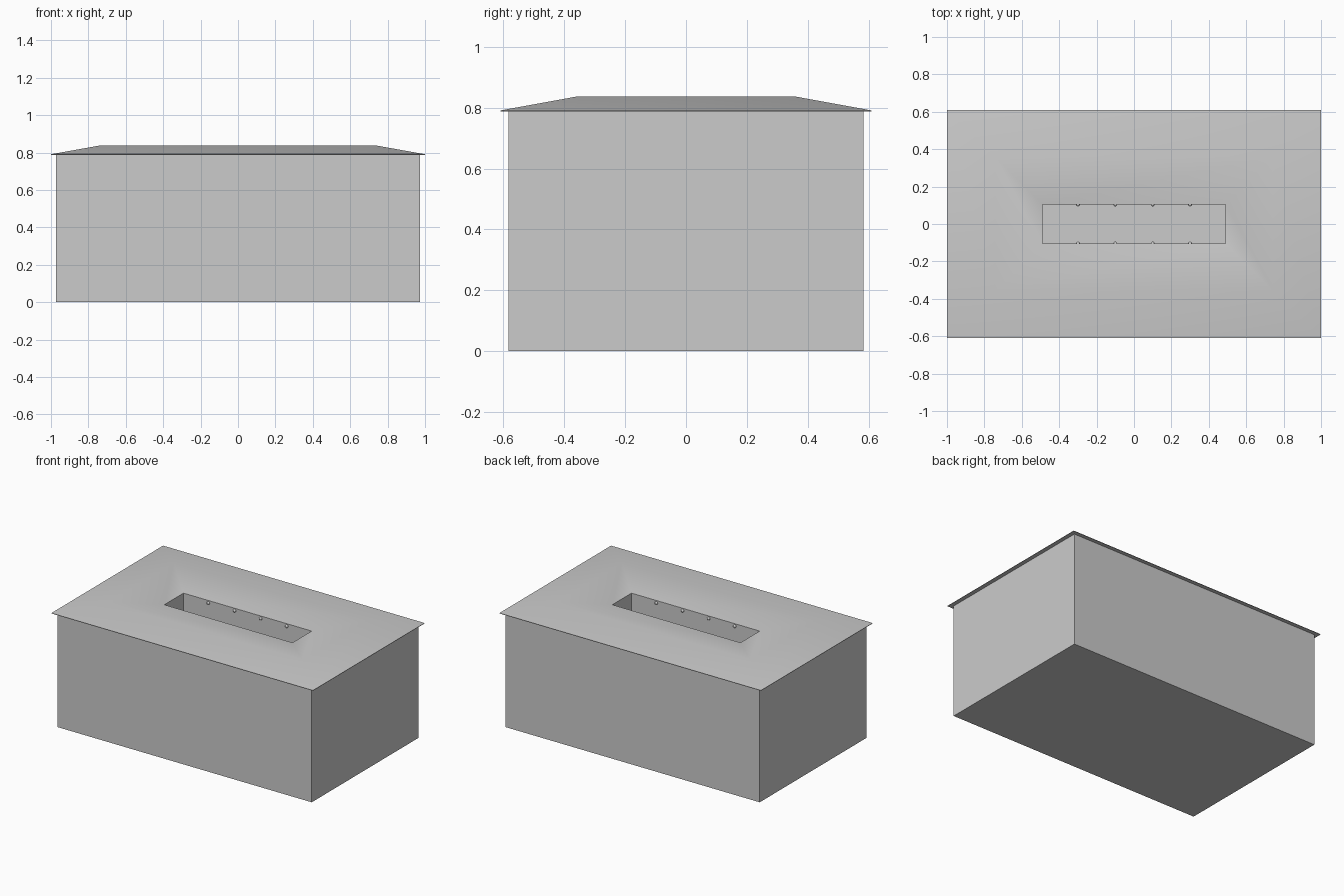
import bpy, bmesh, math

if "Cube" in bpy.data.objects:
    bpy.data.objects.remove(bpy.data.objects["Cube"])


def finish(bm, name, smooth=True):
    me = bpy.data.meshes.new(name)
    bmesh.ops.recalc_face_normals(bm, faces=bm.faces)
    bm.to_mesh(me)
    bm.free()
    ob = bpy.data.objects.new(name, me)
    bpy.context.collection.objects.link(ob)
    if smooth:
        bpy.ops.object.select_all(action='DESELECT')
        bpy.context.view_layer.objects.active = ob
        ob.select_set(True)
        bpy.ops.object.shade_smooth_by_angle(angle=math.radians(30))
    return ob


def rect_loft(name, rings, cap_first=False, cap_last=False, smooth=False):
    """Join rectangles given as (half x, half y, z)."""
    bm = bmesh.new()
    loops = [[bm.verts.new((sx * x, sy * y, z))
              for sx, sy in ((-1, -1), (1, -1), (1, 1), (-1, 1))]
             for x, y, z in rings]
    for a, b in zip(loops, loops[1:]):
        for i in range(4):
            j = (i + 1) % 4
            bm.faces.new((a[i], a[j], b[j], b[i]))
    if cap_first:
        bm.faces.new(loops[0])
    if cap_last:
        bm.faces.new(loops[-1])
    return finish(bm, name, smooth)


# Plain rectangular body
rect_loft("body", [(0.972, 0.583, 0.0), (0.972, 0.583, 0.788)], cap_first=True)

# Overhanging top: underside, outward slope, raised inner rim, inward slope
rect_loft("sloped_top", [(0.972, 0.583, 0.788), (1.0, 0.61, 0.788),
                         (1.0, 0.61, 0.791), (0.742, 0.358, 0.837),
                         (0.49, 0.105, 0.792)], smooth=True)

# Sunken slot in the middle
slot = rect_loft("slot", [(0.49, 0.105, 0.792), (0.49, 0.105, 0.40)],
                 cap_last=True)
slot.data.flip_normals()

# Small studs along both long walls of the slot
for side in (-1, 1):
    for x in (-0.3, -0.1, 0.1, 0.3):
        bm = bmesh.new()
        bmesh.ops.create_uvsphere(bm, u_segments=12, v_segments=8, radius=0.011)
        bmesh.ops.translate(bm, verts=bm.verts, vec=(x, side * 0.105, 0.775))
        finish(bm, "slot_stud")
